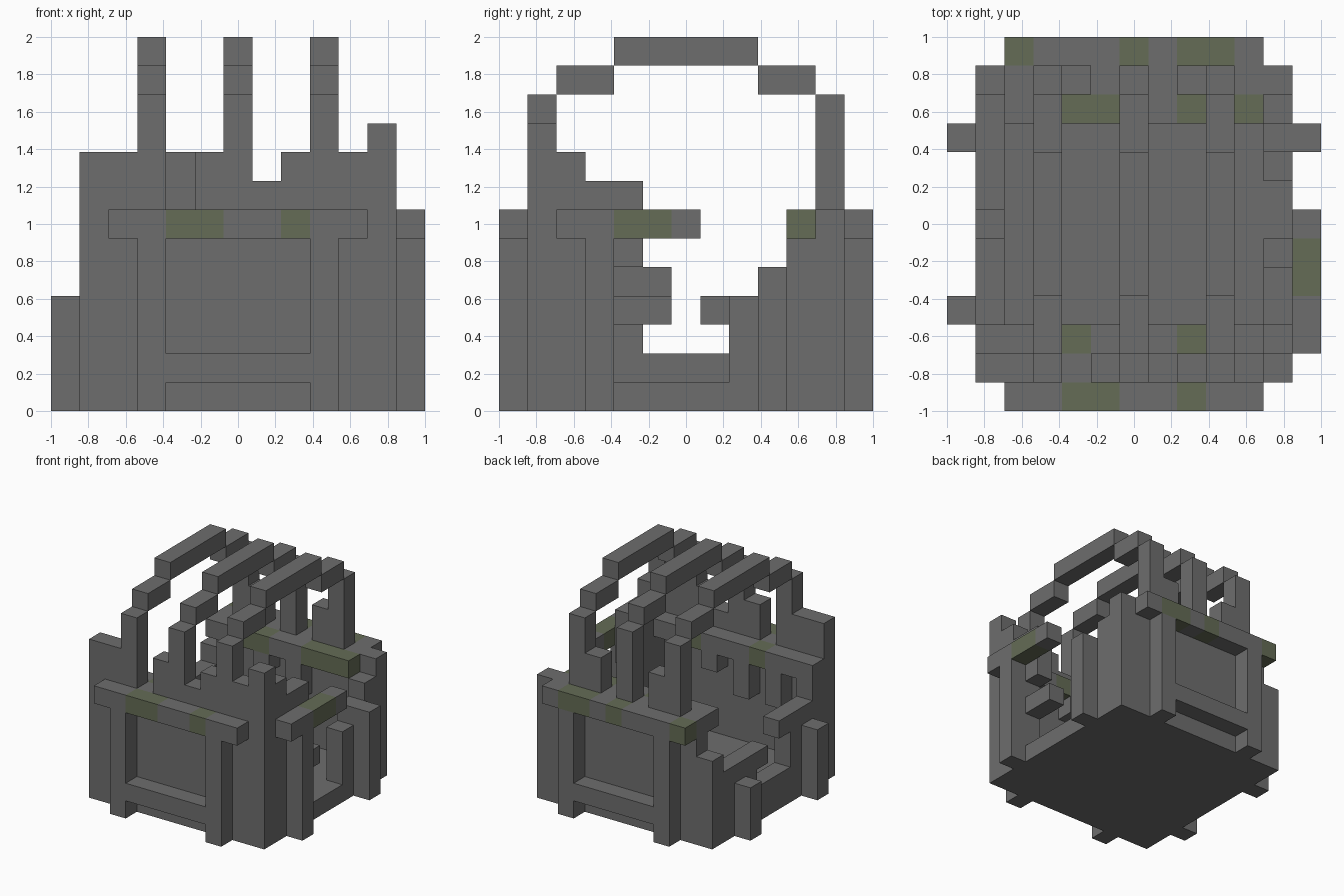
import bpy, bmesh
from mathutils import Vector

cube = bpy.data.objects.get("Cube")
if cube:
    bpy.data.objects.remove(cube, do_unlink=True)

N = 13
UNIT = 2 / N


def make_material(name, colour):
    m = bpy.data.materials.new(name)
    m.use_nodes = True
    m.diffuse_color = colour
    m.node_tree.nodes["Principled BSDF"].inputs["Base Color"].default_value = colour
    return m


iron = make_material("dark iron", (0.155, 0.155, 0.155, 1))
moss = make_material("mossy iron", (0.128, 0.15, 0.092, 1))

parts = {}      # part name -> set of cells
mossy = set()   # cells with the green tint


def block(part, xs, ys, zs):
    """Fill a box of cells, each range given as (first, end)."""
    cells = {(x, y, z) for x in range(*xs) for y in range(*ys) for z in range(*zs)}
    taken = set().union(*parts.values()) if parts else set()
    parts.setdefault(part, set()).update(cells - taken)
    return cells


# Floor
block("floor", (1, 12), (1, 12), (0, 1))

# Front and back walls with ragged tops
front_tops = [9, 9, 9, 7, 9, 9, 8, 9, 9, 9, 10]
back_tops = [5, 7, 7, 9, 7, 7, 7, 9, 7, 7, 7]
for name, y, tops in (("front_wall", 1, front_tops), ("back_wall", 11, back_tops)):
    for x, top in enumerate(tops, 1):
        block(name, (x, x + 1), (y, y + 1), (0, top))

# Left wall, broken open in the middle
for y, top in ((2, 9), (3, 8), (8, 4), (9, 5), (10, 6)):
    block("left_wall", (11, 12), (y, y + 1), (0, top))
block("left_wall", (11, 12), (4, 5), (5, 8))
block("left_wall", (11, 12), (4, 6), (3, 4))

# Right wall, broken open in the middle
for y, top in ((2, 7), (3, 5), (4, 5), (9, 4), (10, 4)):
    block("right_wall", (1, 2), (y, y + 1), (0, top))
block("right_wall", (1, 2), (5, 6), (4, 5))
block("right_wall", (1, 2), (5, 9), (1, 2))
block("right_wall", (1, 2), (7, 9), (3, 4))
block("right_wall", (1, 2), (8, 9), (2, 3))

# Raised frames on front and back: two posts, a sill and a lintel
for name, y in (("front_frame", 0), ("back_frame", 12)):
    row = (y, y + 1)
    for x in (3, 9):
        block(name, (x, x + 1), row, (0, 6))
    block(name, (4, 9), row, (1, 2))
    block(name, (2, 11), row, (6, 7))

# Side posts and the surviving left lintel
for name, x, y, top in (("left_front_post", 12, 3, 6), ("left_back_post", 12, 9, 5),
                        ("right_front_post", 0, 3, 4), ("right_back_post", 0, 9, 3)):
    block(name, (x, x + 1), (y, y + 1), (0, top))
block("left_lintel", (12, 13), (2, 7), (6, 7))

# Inner beams with hanging stubs
for name, y, stubs in (("inner_front_beam", 2, ((3, 4), (5, 4), (7, 5))),
                       ("inner_back_beam", 10, ((5, 5), (7, 4)))):
    block(name, (2, 11), (y, y + 1), (6, 7))
    for x, bottom in stubs:
        block(name, (x, x + 1), (y, y + 1), (bottom, 6))

# Three stepped hoops over the top
for side, x in (("right", 3), ("middle", 6), ("left", 9)):
    col = (x, x + 1)
    for y in (1, 11):
        block(side + "_hoop", col, (y, y + 1), (7, 11))
    for run in ((2, 4), (9, 11)):
        block(side + "_hoop", col, run, (11, 12))
    block(side + "_hoop", col, (4, 9), (12, 13))

# Moss patches along the beams
for y, runs in ((0, ((4, 6), (8, 9))), (2, ((4, 5), (8, 9))),
                (10, ((4, 6), (8, 11))), (12, ((2, 3), (6, 7), (8, 10)))):
    for run in runs:
        mossy |= {(x, y, 6) for x in range(*run)}
mossy |= {(12, y, 6) for y in (4, 5)}

solid = set().union(*parts.values())


def build(name, cells):
    """Skin the exposed cell sides and merge flat neighbours."""
    bm = bmesh.new()
    for cell in sorted(cells):
        for axis in range(3):
            for step in (0, 1):
                beside = list(cell)
                beside[axis] += 2 * step - 1
                if tuple(beside) in solid:
                    continue
                u, v = (axis + 1) % 3, (axis + 2) % 3
                ring = []
                for a, b in ((0, 0), (1, 0), (1, 1), (0, 1)):
                    p = list(cell)
                    p[axis] += step
                    p[u] += a
                    p[v] += b
                    ring.append(bm.verts.new(Vector(p) * UNIT - Vector((1, 1, 0))))
                face = bm.faces.new(ring if step else ring[::-1])
                face.material_index = int(cell in mossy)
    bmesh.ops.remove_doubles(bm, verts=bm.verts, dist=UNIT / 100)
    bmesh.ops.dissolve_limit(bm, angle_limit=0.02, verts=bm.verts, edges=bm.edges,
                             delimit={'MATERIAL'})
    mesh = bpy.data.meshes.new(name)
    bm.to_mesh(mesh)
    bm.free()
    mesh.materials.append(iron)
    mesh.materials.append(moss)
    bpy.context.collection.objects.link(bpy.data.objects.new(name, mesh))


for part, cells in parts.items():
    build(part, cells)
